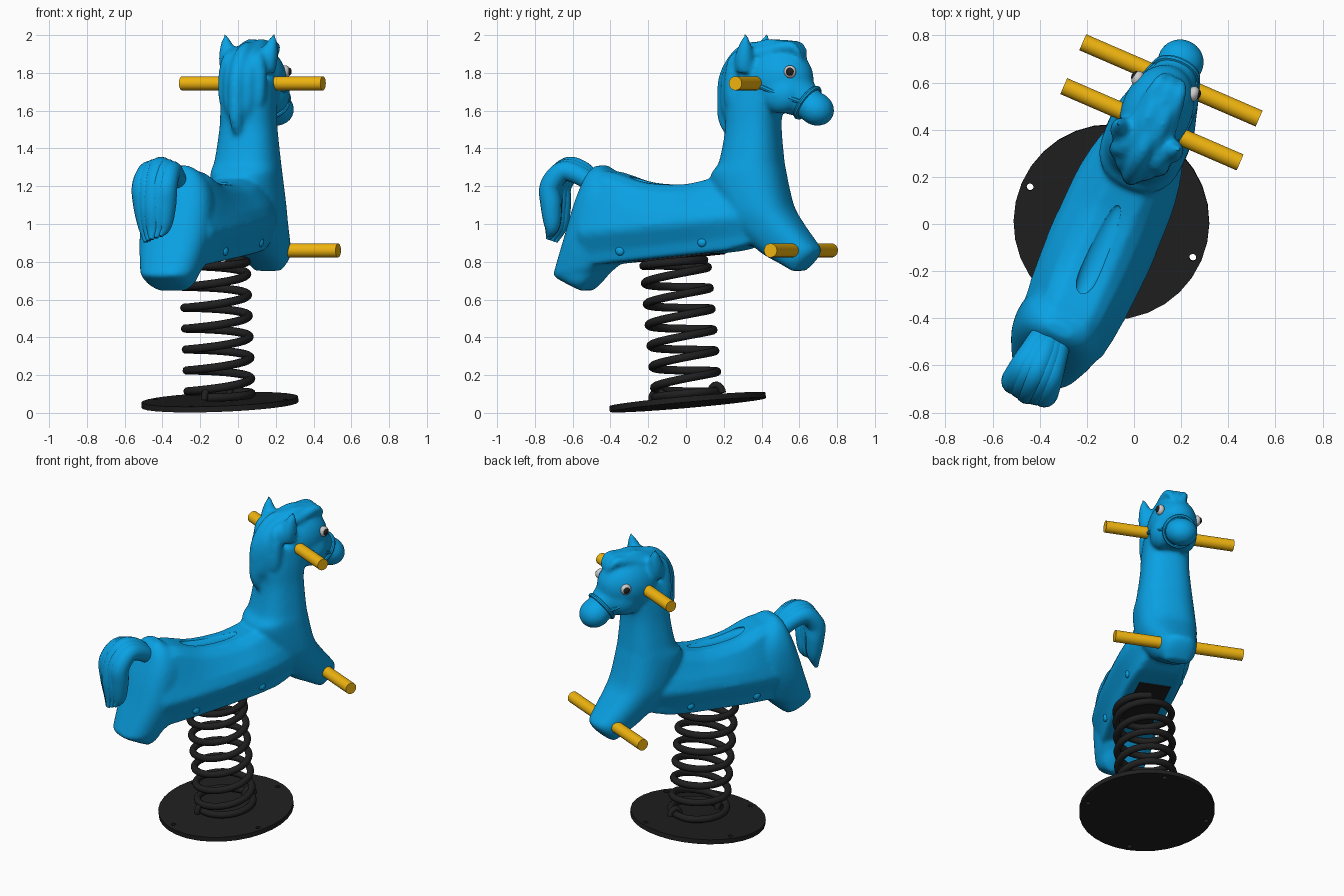
import bpy, bmesh, math
from mathutils import Matrix, Vector

if "Cube" in bpy.data.objects:
    bpy.data.objects.remove(bpy.data.objects["Cube"])

# Local frame: +y is the horse's forward; the whole toy is turned and pitched at the end
PLACE = (Matrix.Translation((-0.095, 0.01, 0.042)) @ Matrix.Rotation(math.radians(-23.4), 4, 'Z')
         @ Matrix.Rotation(math.radians(5.5), 4, 'X'))


def material(name, rgb):
    m = bpy.data.materials.new(name)
    m.diffuse_color = (*rgb, 1)
    m.use_nodes = True
    m.node_tree.nodes["Principled BSDF"].inputs["Base Color"].default_value = m.diffuse_color
    return m


BLUE = material("blue", (0.003, 0.36, 0.78))
YELLOW = material("yellow", (0.87, 0.46, 0.005))
BLACK = material("black", (0.014, 0.014, 0.014))
WHITE = material("white", (0.8, 0.8, 0.8))


def add(name, bm, mat):
    bmesh.ops.recalc_face_normals(bm, faces=bm.faces)
    me = bpy.data.meshes.new(name)
    bm.to_mesh(me)
    bm.free()
    ob = bpy.data.objects.new(name, me)
    me.materials.append(mat)
    bpy.context.collection.objects.link(ob)
    return ob


def loft(bm, rings):
    rows = [[bm.verts.new(p) for p in r] for r in rings]
    n = len(rows[0])
    for a, b in zip(rows, rows[1:]):
        for i in range(n):
            bm.faces.new((a[i], a[(i + 1) % n], b[(i + 1) % n], b[i]))
    bm.faces.new(rows[0])
    bm.faces.new(rows[-1][::-1])


def spline(keys, steps=6):
    """Catmull-Rom through tuples of any length."""
    k = [Vector(v) for v in keys]
    k = [k[0] * 2 - k[1]] + k + [k[-1] * 2 - k[-2]]
    out = []
    for i in range(1, len(k) - 2):
        a, b, c, d = k[i - 1:i + 3]
        for s in range(steps):
            t = s / steps
            out.append(0.5 * (b * 2 + (c - a) * t + (a * 2 - b * 5 + c * 4 - d) * t**2
                              + (b * 3 - a - c * 3 + d) * t**3))
    return out + [k[-2]]


def tube(bm, path, radii, seg=10, ref=(1, 0, 0)):
    pts = [Vector(p) for p in path]
    rings = []
    for i, p in enumerate(pts):
        d = (pts[min(i + 1, len(pts) - 1)] - pts[max(i - 1, 0)]).normalized()
        u = d.cross(Vector(ref)).normalized()
        v = d.cross(u)
        rings.append([p + radii[i] * (u * math.cos(a) + v * math.sin(a))
                      for a in (math.tau * j / seg for j in range(seg))])
    loft(bm, rings)


def lock(bm, keys, seg=10):
    """Tapering strand; keys are (radius, y, z, x)."""
    k = spline(keys)
    tube(bm, [(q[3], q[1], q[2]) for q in k], [max(q[0], 0.004) for q in k], seg)


def ball(bm, c, r, tilt=0):
    m = Matrix.Translation(c) @ Matrix.Rotation(tilt, 4, 'X') @ Matrix.Diagonal((*r, 1))
    bmesh.ops.create_uvsphere(bm, u_segments=28, v_segments=18, radius=1, matrix=m)


def rod(bm, c, r, length, rot=Matrix(), seg=24):
    bmesh.ops.create_cone(bm, cap_ends=True, segments=seg, radius1=r, radius2=r,
                          depth=length, matrix=Matrix.Translation(c) @ rot)


def upright(bm, keys, e=0.8, dx=0):
    """Loft of rounded rings; keys are (z, y back, y front, half width)."""
    rings = []
    for z, yb, yf, w in spline(keys):
        ring = []
        for j in range(32):
            c, s = math.cos(math.tau * j / 32), math.sin(math.tau * j / 32)
            ring.append((dx + w * math.copysign(abs(c)**e, c),
                         (yb + yf) / 2 + (yf - yb) / 2 * math.copysign(abs(s)**e, s), z))
        rings.append(ring)
    loft(bm, rings)


def carve(ob, cutter):
    """Cut a helper shape out, bake all modifiers and drop the helper."""
    cutter.hide_render = True
    m = ob.modifiers.new("carve", 'BOOLEAN')
    m.operation, m.object, m.solver = 'DIFFERENCE', cutter, 'EXACT'
    bpy.context.view_layer.update()
    ob.data = bpy.data.meshes.new_from_object(ob.evaluated_get(bpy.context.evaluated_depsgraph_get()))
    ob.modifiers.clear()
    bpy.data.objects.remove(cutter)


SIDE = Matrix.Rotation(math.pi / 2, 4, 'Y')

# Horse: trunk, chest with neck, hindquarters, head, ears and mane, fused into one moulding
horse = bmesh.new()
rings = []
for y, zt, k, lift in spline([(-0.46, 1.20, 0.84, 0), (-0.33, 1.275, 0.93, 0), (-0.115, 1.195, 1, 0), (0.1, 1.163, 1, 0),
                              (0.25, 1.175, 0.97, 0), (0.38, 1.2, 0.87, 0.005), (0.5, 1.21, 0.7, 0.03), (0.58, 1.2, 0.5, 0.06)]):
    half = [(0.085, zt), (0.14, zt - 0.04), (0.205, 1.03), (0.228, 0.965), (0.222, 0.935), (0.178, 0.85 + lift / 2), (0.16, 0.785 + lift)]
    rings.append([(x * k, y, z) for x, z in half] + [(-x * k, y, z) for x, z in half[::-1]])
loft(horse, rings)
upright(horse, [(0.645, 0.685, 0.73, 0.075), (0.695, 0.61, 0.795, 0.11), (0.745, 0.53, 0.83, 0.125), (0.80, 0.47, 0.80, 0.14),
                (0.90, 0.38, 0.735, 0.165), (1.0, 0.33, 0.685, 0.182), (1.18, 0.27, 0.66, 0.18), (1.26, 0.325, 0.655, 0.168),
                (1.43, 0.375, 0.66, 0.148), (1.55, 0.385, 0.69, 0.142), (1.68, 0.42, 0.74, 0.13)])
upright(horse, [(0.66, -0.545, -0.515, 0.085), (0.70, -0.615, -0.46, 0.13), (0.75, -0.69, -0.40, 0.15), (0.79, -0.68, -0.35, 0.165),
                (0.95, -0.605, -0.27, 0.195), (1.1, -0.54, -0.25, 0.19), (1.2, -0.49, -0.27, 0.165), (1.27, -0.45, -0.32, 0.12),
                (1.31, -0.41, -0.36, 0.06)], dx=-0.02)
ball(horse, (-0.01, 0.67, 1.665), (0.15, 0.205, 0.175))
tube(horse, [(0, 0.67, 1.66), (0, 0.76, 1.59), (0, 0.87, 1.505)], [0.14, 0.125, 0.08], 24)
ball(horse, (0, 0.885, 1.49), (0.1, 0.1, 0.088), -0.6)
for s in (-1, 1):
    ball(horse, (0.07 * s, 0.72, 1.58), (0.075, 0.11, 0.1))
    lock(horse, [(0.052, 0.54, 1.72, 0.10 * s), (0.052, 0.55, 1.79, 0.115 * s),
                 (0.034, 0.568, 1.86, 0.13 * s), (0.006, 0.582, 1.92, 0.142 * s)], 14)
for i, x in enumerate((-0.09, -0.045, 0, 0.045, 0.09)):
    w = 0.012 * (-1)**i
    b = abs(x) * 0.9
    lock(horse, [(0.012, 0.845, 1.77 + w, x * 0.5), (0.032, 0.785, 1.82 + w, x * 0.55), (0.036, 0.65, 1.85 - w - b * 0.3, x * 0.7),
                 (0.04, 0.50, 1.82 + w - b * 0.4, x * 0.85), (0.042, 0.395 + b * 0.9, 1.72, x * 1.05), (0.042, 0.365 + b, 1.58, x),
                 (0.034, 0.36 + b, 1.46 + b, x * 0.7), (0.006, 0.41, 1.34 + b, x * 0.4)])
body = add("horse_body", horse, BLUE)
m = body.modifiers.new("fuse", 'REMESH')
m.mode, m.voxel_size, m.use_smooth_shade = 'VOXEL', 0.012, True
m = body.modifiers.new("soften", 'SMOOTH')
m.factor, m.iterations = 0.5, 12

# Long shallow recess in the seat
bm = bmesh.new()
ball(bm, (0, -0.03, 1.195), (0.05, 0.22, 0.03), -0.13)
carve(body, add("seat_recess_cutter", bm, BLUE))

# Tail of five strands
bm = bmesh.new()
for i, x in enumerate((-0.07, -0.036, 0, 0.036, 0.07)):
    d, o = abs(x) * 0.3, -0.04
    lock(bm, [(0.045, -0.41, 1.19, x * 0.5 + o), (0.052, -0.50, 1.29 - d, x * 0.7 + o), (0.054, -0.59, 1.32 - d, x * 0.9 + o),
              (0.056, -0.665, 1.25 - d, x + o), (0.056, -0.695 + d, 1.13, x * 0.9 + o), (0.042, -0.705 + d, 1.02, x * 0.75 + o),
              (0.012, -0.735 + d, 0.935 + 0.008 * i, x * 0.6 + o)], 16)
add("tail", bm, BLUE)

# Bridle: noseband and cheek straps
bm = bmesh.new()
ax = Matrix.Translation((0, 0.84, 1.527)) @ Matrix.Rotation(math.radians(-130), 4, 'X')
loop = [ax @ Vector((0.095 * math.cos(a), 0.093 * math.sin(a), 0)) for a in (math.tau * i / 40 for i in range(41))]
tube(bm, loop, [0.013] * 41, 8, ax.to_3x3() @ Vector((0, 0, 1)))
for s in (-1, 1):
    tube(bm, spline([(s * x, y, z) for x, y, z in ((0.13, 0.60, 1.65), (0.132, 0.70, 1.60), (0.118, 0.77, 1.565), (0.088, 0.84, 1.53))]),
         [0.013] * 19, 8)
add("bridle", bm, BLUE)

# Eyes
for name, x, y, z, s in (("right_eye", 0.103, 0.80, 1.695, 1), ("left_eye", -0.138, 0.765, 1.68, -1)):
    bm = bmesh.new()
    ball(bm, (x, y, z), (0.026, 0.034, 0.034))
    add(name, bm, WHITE)
    bm = bmesh.new()
    ball(bm, (x + s * 0.014, y + 0.005, z), (0.017, 0.023, 0.023))
    add(name + "_pupil", bm, BLACK)

# Hand and foot bars
for name, y, z in (("handlebar", 0.608, 1.652), ("footbar", 0.725, 0.752)):
    bm = bmesh.new()
    rod(bm, (-0.007, y, z), 0.037, 0.815, SIDE)
    add(name, bm, YELLOW)

# Side bolts
bm = bmesh.new()
for s in (-1, 1):
    for y in (-0.24, 0.235):
        ball(bm, (0.168 * s, y, 0.843), (0.016, 0.025, 0.025))
add("side_bolts", bm, BLUE)

# Mounting plate under the trunk
bm = bmesh.new()
bmesh.ops.create_cube(bm, size=1, matrix=Matrix.Translation((0, 0.03, 0.788)) @ Matrix.Diagonal((0.2, 0.44, 0.02, 1)))
add("mounting_plate", bm, BLACK)

# Coil spring with flat end turns
bm = bmesh.new()
TURNS, N = 7.5, 36
path = []
for i in range(int(TURNS * N) + 1):
    t = i / N
    h = min(max((t - 0.6) / (TURNS - 1.2), 0), 1)
    a = math.tau * t - math.pi / 2
    path.append((0.17 * math.cos(a), 0.17 * math.sin(a), 0.055 + 0.70 * h))
tube(bm, path, [0.022] * len(path), 10, (0, 0, 1))
add("spring", bm, BLACK)

# Spring clamps
bm = bmesh.new()
for y in (-0.17, 0.17):
    arc = [(0, y + 0.036 * math.cos(a), 0.045 + 0.045 * math.sin(a)) for a in (math.pi * i / 12 for i in range(13))]
    tube(bm, arc, [0.018] * 13, 10)
add("spring_clamps", bm, BLACK)

# Ground disc with four bolt holes
bm = bmesh.new()
rod(bm, (0, 0, 0.015), 0.415, 0.03, seg=32)
disc = add("ground_disc", bm, BLACK)
bm = bmesh.new()
for i in range(4):
    a = i * math.pi / 2
    rod(bm, (0.376 * math.cos(a), 0.376 * math.sin(a), 0.015), 0.015, 0.1, seg=16)
carve(disc, add("hole_cutter", bm, BLACK))

# Turn and pitch everything, then shade
for ob in list(bpy.context.scene.objects):
    ob.data.transform(PLACE)
    ob.select_set(True)
    bpy.context.view_layer.objects.active = ob
bpy.ops.object.shade_smooth_by_angle(angle=math.radians(40))
